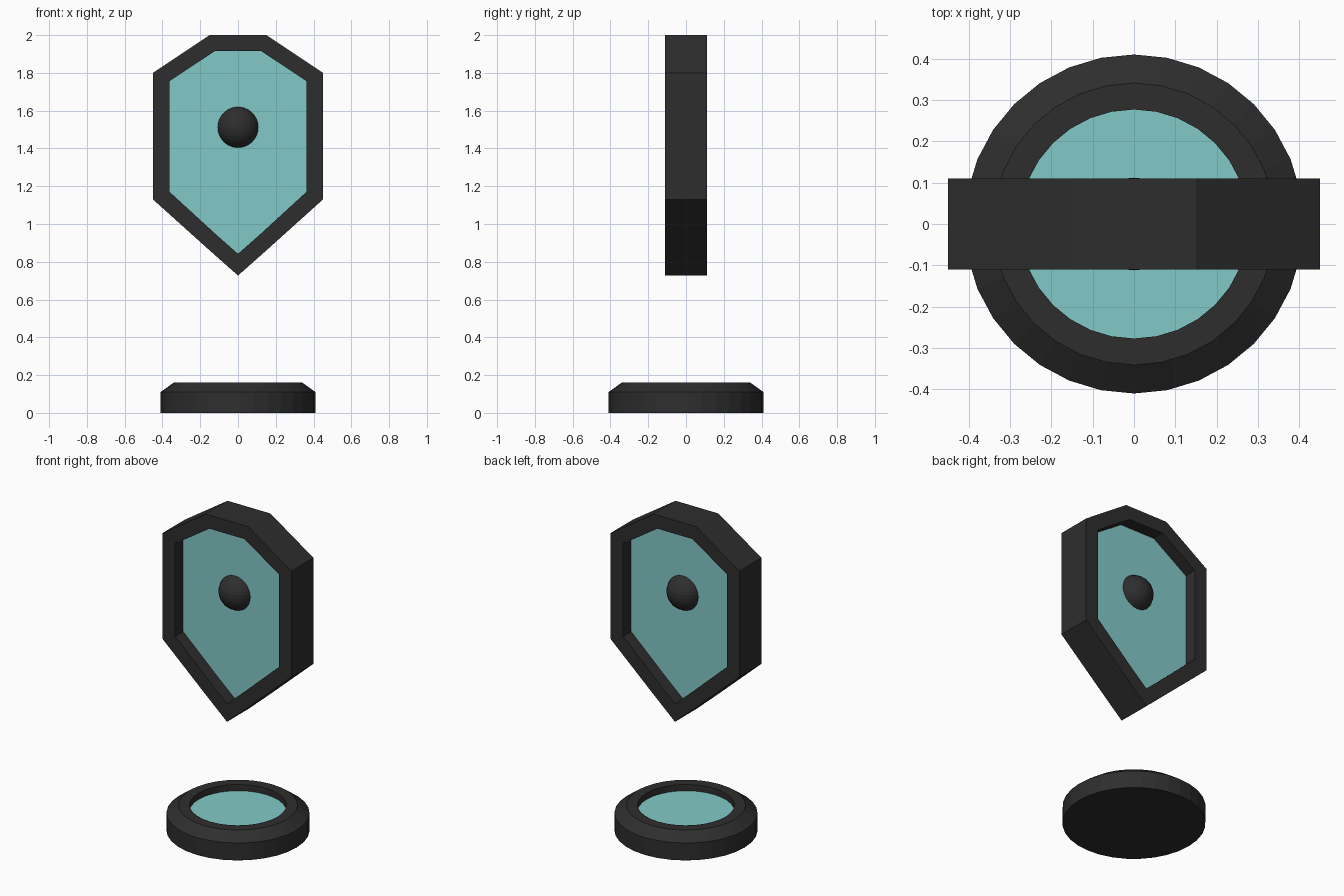
import bpy, bmesh, math

if "Cube" in bpy.data.objects:
    bpy.data.objects.remove(bpy.data.objects["Cube"])


def material(name, rgb):
    m = bpy.data.materials.new(name)
    m.diffuse_color = (*rgb, 1)
    m.use_nodes = True
    m.node_tree.nodes["Principled BSDF"].inputs["Base Color"].default_value = m.diffuse_color
    return m


charcoal = material("charcoal", (0.027, 0.027, 0.027))
aqua = material("aqua", (0.225, 0.59, 0.575))


def make_object(name, bm, mat):
    bmesh.ops.recalc_face_normals(bm, faces=bm.faces[:])
    me = bpy.data.meshes.new(name)
    bm.to_mesh(me)
    bm.free()
    me.materials.append(mat)
    ob = bpy.data.objects.new(name, me)
    bpy.context.collection.objects.link(ob)
    return ob


def mirrored(half):
    # closed outline from a right half that ends at the bottom point
    return half + [(-x, z) for x, z in reversed(half) if x > 0]


def bridge(bm, loops, closed):
    n = len(loops[0])
    pairs = list(zip(loops, loops[1:] + loops[:1])) if closed else list(zip(loops, loops[1:]))
    for a, b in pairs:
        for i in range(n):
            j = (i + 1) % n
            bm.faces.new((a[i], a[j], b[j], b[i]))


def outline_loop(bm, pts, y):
    return [bm.verts.new((x, y, z)) for x, z in pts]


def ring(bm, r, z, n=32):
    return [bm.verts.new((r * math.cos(math.tau * i / n), r * math.sin(math.tau * i / n), z))
            for i in range(n)]


outer = mirrored([(0.15, 2.0), (0.45, 1.80), (0.45, 1.13), (0.15, 0.86), (0, 0.727)])
inner = mirrored([(0.123, 1.915), (0.362, 1.757), (0.362, 1.17), (0.12, 0.948), (0, 0.842)])

# Shield frame
bm = bmesh.new()
bridge(bm, [outline_loop(bm, p, y) for p, y in
            ((outer, -0.11), (outer, 0.11), (inner, 0.11), (inner, -0.11))], True)
make_object("shield_frame", bm, charcoal)

# Recessed shield panel
bm = bmesh.new()
front, back = outline_loop(bm, inner, -0.03), outline_loop(bm, inner, 0.03)
bridge(bm, [front, back], False)
bm.faces.new(front)
bm.faces.new(back)
make_object("shield_panel", bm, aqua)

# Central orb
bm = bmesh.new()
bmesh.ops.create_uvsphere(bm, u_segments=32, v_segments=16, radius=0.112)
make_object("orb", bm, charcoal).location = (0, 0, 1.512)

# Pedestal with bevelled rim and recess
bm = bmesh.new()
loops = [ring(bm, r, z) for r, z in
         ((0.41, 0), (0.41, 0.11), (0.341, 0.16), (0.277, 0.16), (0.277, 0.12))]
bridge(bm, loops, False)
bm.faces.new(loops[0])
floor = bm.faces.new(loops[-1])
floor.material_index = 1
make_object("pedestal", bm, charcoal).data.materials.append(aqua)
